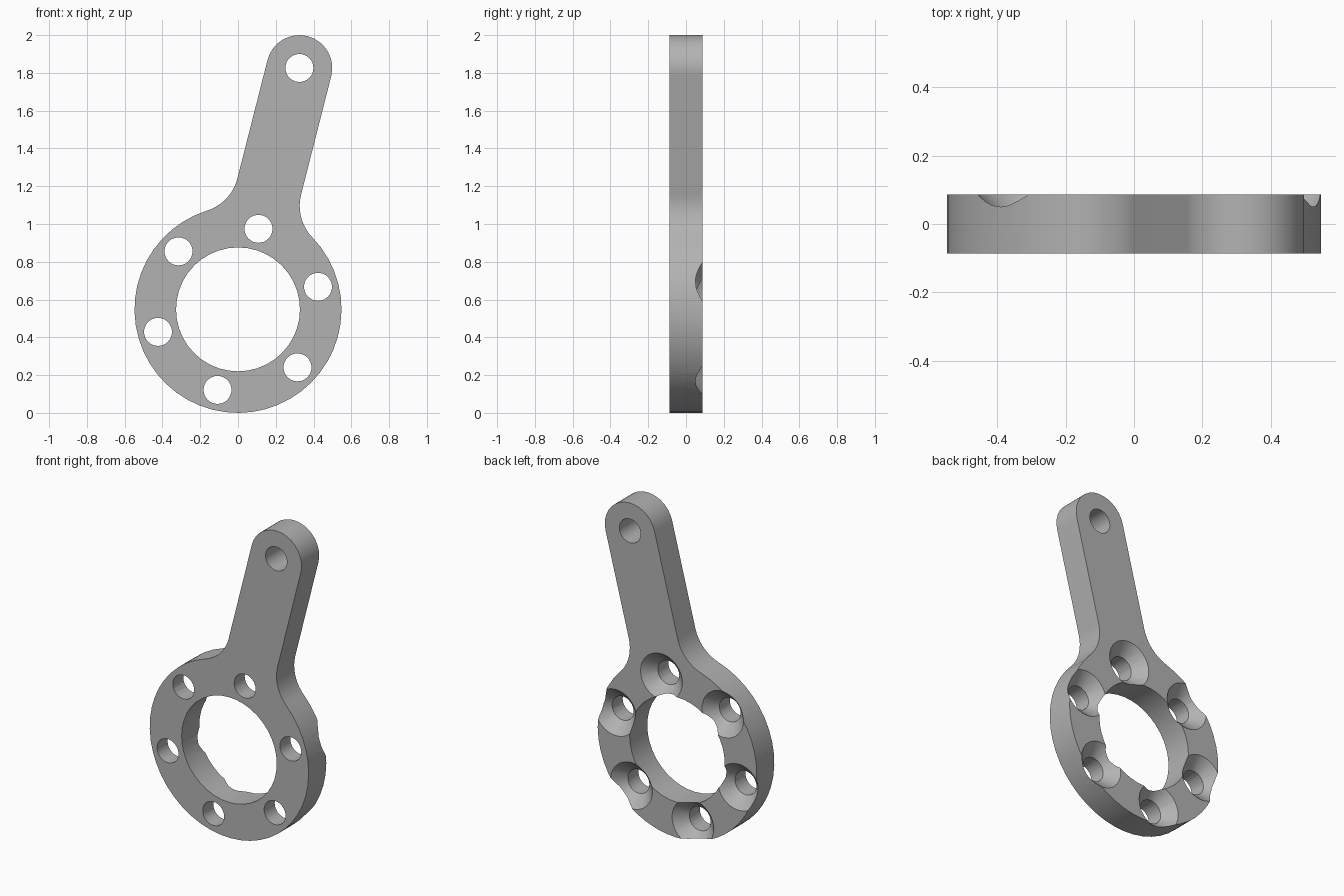
import bpy, bmesh
from math import sin, cos, asin, atan2, sqrt, pi, radians, hypot
from mathutils import Matrix, Vector

cube = bpy.data.objects.get("Cube")
if cube:
    bpy.data.objects.remove(cube, do_unlink=True)

# Main dimensions
HALF = 0.087            # half thickness
CZ = 0.548              # ring centre height
R_OUT, R_IN = 0.548, 0.328
TIP = Vector((0.325, 1.826))
W = 0.174               # arm half width and tip radius
FILLET = 0.24
R_BOLT, R_HOLE, R_SINK = 0.44, 0.074, 0.144

arm = TIP - Vector((0, CZ))
length, tilt = arm.length, atan2(arm.y, arm.x)

grey = bpy.data.materials.new("plain grey")
grey.use_nodes = True
colour = (0.45, 0.45, 0.45, 1)
grey.diffuse_color = colour
grey.node_tree.nodes["Principled BSDF"].inputs["Base Color"].default_value = colour


def arc(cx, cy, r, a0, a1, n):
    return [Vector((cx + r * cos(a0 + (a1 - a0) * i / n),
                    cy + r * sin(a0 + (a1 - a0) * i / n))) for i in range(n + 1)]


def link(name, bm):
    bmesh.ops.recalc_face_normals(bm, faces=bm.faces)
    mesh = bpy.data.meshes.new(name)
    bm.to_mesh(mesh)
    bm.free()
    mesh.materials.append(grey)
    obj = bpy.data.objects.new(name, mesh)
    bpy.context.collection.objects.link(obj)
    return obj


def cutter(name, x, z, r0, r1, y0, y1, segments):
    """Cone or cylinder along y, radius r0 at y0 and r1 at y1."""
    bm = bmesh.new()
    place = (Matrix.Translation((x, (y0 + y1) / 2, z))
             @ Matrix.Rotation(-pi / 2, 4, 'X'))
    bmesh.ops.create_cone(bm, cap_ends=True, segments=segments, radius1=r0,
                          radius2=r1, depth=y1 - y0, matrix=place)
    obj = link(name, bm)
    obj.hide_render = True
    return obj


# Outline along the arm axis: ring, fillets and rounded tip
phi = asin((W + FILLET) / (R_OUT + FILLET))
along = sqrt((R_OUT + FILLET) ** 2 - (W + FILLET) ** 2)
side = W + FILLET
outline = arc(0, 0, R_OUT, phi, 2 * pi - phi, 40)
outline += arc(along, -side, FILLET, pi - phi, pi / 2, 9)[1:]
outline += arc(length, 0, W, -pi / 2, pi / 2, 16)
outline += arc(along, side, FILLET, -pi / 2, phi - pi, 9)[:-1]

# Plate body
bm = bmesh.new()
turn = Matrix.Rotation(tilt, 2)
points = [turn @ p for p in outline]
face = bm.faces.new([bm.verts.new((p.x, -HALF, p.y + CZ)) for p in points])
grown = bmesh.ops.extrude_face_region(bm, geom=[face])
bmesh.ops.translate(bm, vec=(0, 2 * HALF, 0),
                    verts=[v for v in grown["geom"] if isinstance(v, bmesh.types.BMVert)])
plate = link("ring_and_arm", bm)

# Bore, tip hole and countersunk ring holes
cutters = [cutter("bore_cutter", 0, CZ, R_IN, R_IN, -0.3, 0.3, 40),
           cutter("tip_hole_cutter", TIP.x, TIP.y, R_HOLE, R_HOLE, -0.3, 0.3, 32)]
for i in range(6):
    a = tilt + i * pi / 3
    x, z = R_BOLT * cos(a), CZ + R_BOLT * sin(a)
    cutters.append(cutter("bolt_hole_cutter", x, z, R_HOLE, R_HOLE, -0.3, 0.3, 32))
    deep, over = R_SINK - R_HOLE + 0.02, 0.02
    cutters.append(cutter("countersink_cutter", x, z, R_SINK - deep, R_SINK + over,
                          HALF - deep, HALF + over, 32))

bpy.context.view_layer.objects.active = plate
for c in cutters:
    mod = plate.modifiers.new(c.name, 'BOOLEAN')
    mod.operation, mod.solver, mod.object = 'DIFFERENCE', 'EXACT', c
    bpy.ops.object.modifier_apply(modifier=mod.name)
    bpy.data.objects.remove(c, do_unlink=True)

bpy.ops.object.select_all(action='DESELECT')
plate.select_set(True)
bpy.ops.object.shade_smooth_by_angle(angle=radians(30))
